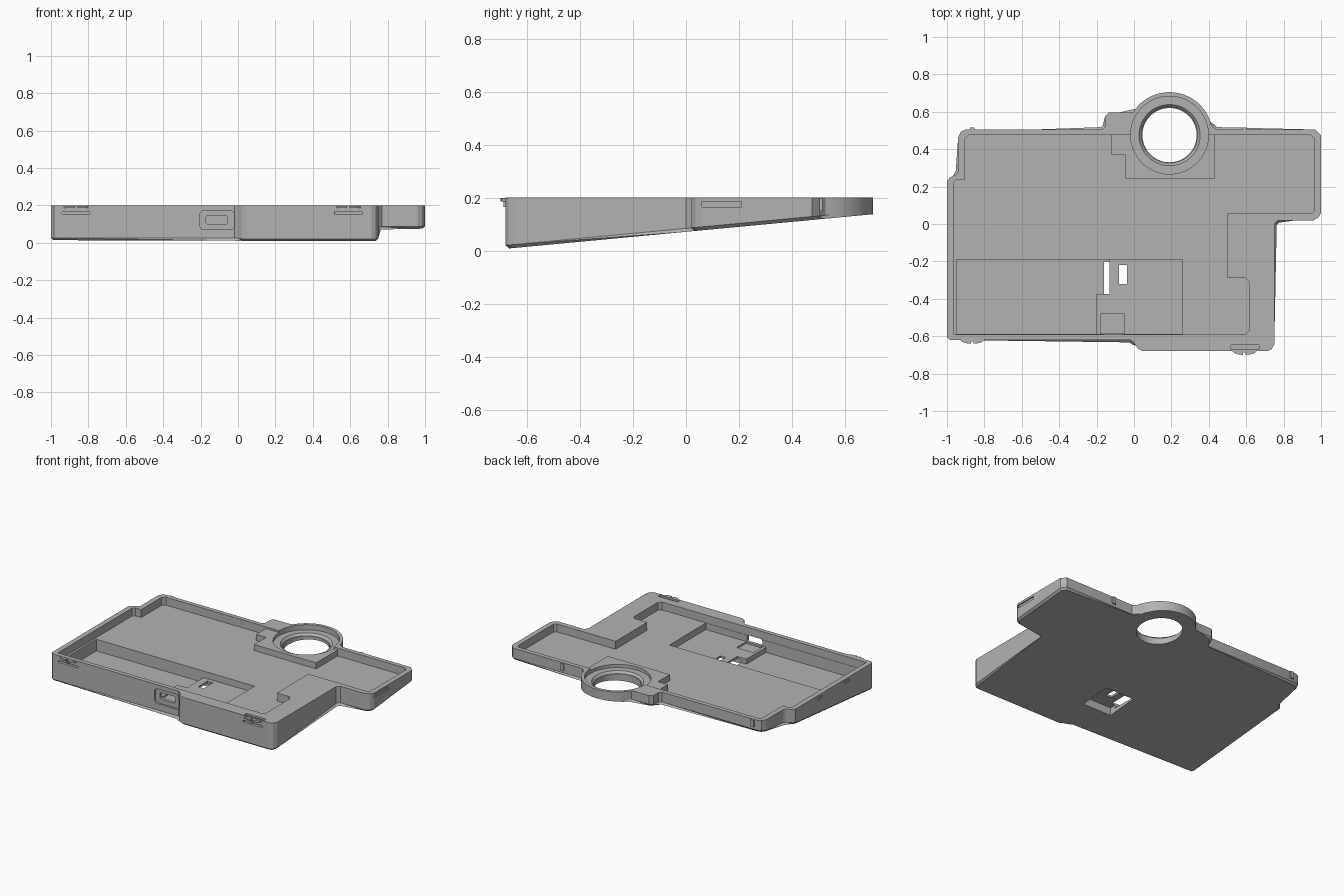
import bpy, bmesh, math

old = bpy.data.objects.get("Cube")
if old:
    bpy.data.objects.remove(old, do_unlink=True)

TOP = 0.2
RING = (0.19, 0.475)

grey = bpy.data.materials.new("plain grey plastic")
grey.use_nodes = True
grey.diffuse_color = (0.45, 0.45, 0.45, 1)
grey.node_tree.nodes["Principled BSDF"].inputs["Base Color"].default_value = (0.45, 0.45, 0.45, 1)


def underside(y):
    return 0.071 + 0.094 * y


def arc(cx, cy, r, a0, a1, n):
    steps = [math.radians(a0 + (a1 - a0) * i / n) for i in range(n + 1)]
    return [(cx + r * math.cos(a), cy + r * math.sin(a)) for a in steps]


def prism(name, pts, z0, z1, chamfer=0):
    """Extrude an outline; z0 may be a function of y for a sloped base."""
    bm = bmesh.new()
    low = z0 if callable(z0) else (lambda y: z0)
    base = [bm.verts.new((x, y, low(y))) for x, y in pts]
    top = [bm.verts.new((x, y, z1)) for x, y in pts]
    bottom = bm.faces.new(base[::-1])
    bm.faces.new(top)
    n = len(pts)
    for i in range(n):
        j = (i + 1) % n
        bm.faces.new((base[i], base[j], top[j], top[i]))
    if chamfer:
        bmesh.ops.bevel(bm, geom=list(bottom.edges), offset=chamfer,
                        segments=1, affect='EDGES')
    bmesh.ops.recalc_face_normals(bm, faces=bm.faces[:])
    mesh = bpy.data.meshes.new(name)
    bm.to_mesh(mesh)
    bm.free()
    obj = bpy.data.objects.new(name, mesh)
    mesh.materials.append(grey)
    bpy.context.collection.objects.link(obj)
    return obj


def box(name, x0, x1, y0, y1, z0, z1):
    return prism(name, [(x0, y0), (x1, y0), (x1, y1), (x0, y1)], z0, z1)


def cone(name, r0, r1, z0, z1):
    bpy.ops.mesh.primitive_cone_add(vertices=64, radius1=r0, radius2=r1, depth=z1 - z0,
                                    location=(*RING, (z0 + z1) / 2))
    obj = bpy.context.object
    obj.name = name
    obj.data.materials.append(grey)
    return obj


def combine(target, tool, operation='DIFFERENCE'):
    mod = target.modifiers.new("join", 'BOOLEAN')
    mod.operation, mod.solver, mod.object = operation, 'EXACT', tool
    bpy.context.view_layer.objects.active = target
    bpy.ops.object.modifier_apply(modifier=mod.name)
    bpy.data.objects.remove(tool, do_unlink=True)


# Wedge-shaped outer shell with the round lobe at the back
outline = [(-0.985, -0.62), (-0.02, -0.62), (0, -0.635), (0.02, -0.665), (0.045, -0.68),
           (0.715, -0.68), (0.735, -0.67), (0.75, -0.645), (0.75, 0), (0.77, 0.02),
           (0.96, 0.02), (0.985, 0.035), (1, 0.06), (1, 0.475), (0.97, 0.505), (0.44, 0.505)]
outline += arc(*RING, 0.23, 13, 147, 28)
outline += [(-0.03, 0.595), (-0.135, 0.595), (-0.155, 0.575), (-0.155, 0.52), (-0.17, 0.505),
            (-0.9, 0.505), (-0.925, 0.495), (-0.94, 0.465), (-0.94, 0.28), (-0.95, 0.265),
            (-0.985, 0.248), (-1, 0.23), (-1, -0.605)]
shell = prism("tray_shell", outline, underside, TOP, 0.013)

# Main cavity
cavity = [(-0.965, -0.59), (0.595, -0.59), (0.615, -0.57), (0.615, -0.31), (0.595, -0.29),
          (0.5, -0.29), (0.5, 0.055), (0.95, 0.055), (0.965, 0.07), (0.965, 0.455),
          (0.945, 0.475), (-0.885, 0.475), (-0.905, 0.455), (-0.905, 0.235),
          (-0.95, 0.235), (-0.965, 0.22)]
combine(shell, prism("cavity_cutter", cavity, 0.145, 0.3))

# Raised platform in front of the ring and the block beside it
platform = [(-0.045, 0.24), (0.43, 0.24), (0.43, 0.49), (0, 0.49), (0, 0.57),
            (-0.12, 0.57), (-0.12, 0.37), (-0.045, 0.37)]
combine(shell, prism("ring_platform", platform, 0.13, 0.187), 'UNION')

# Stepped dish and through hole of the ring
combine(shell, cone("dish_cutter", 0.208, 0.208, 0.165, 0.3))
combine(shell, cone("seat_cutter", 0.150, 0.168, 0.150, 0.170))
combine(shell, cone("hole_cutter", 0.145, 0.145, 0, 0.3))

# Pocket: shallow area on the right, deep area on the left
pocket = [(-0.95, -0.588), (0.26, -0.588), (0.26, -0.19), (-0.95, -0.19)]
deep = [(-0.95, -0.588), (-0.2, -0.588), (-0.2, -0.375), (-0.13, -0.375),
        (-0.13, -0.19), (-0.95, -0.19)]
combine(shell, prism("pocket_cutter", pocket, 0.1, 0.25))
combine(shell, prism("deep_pocket_cutter", deep, 0.065, 0.25))

# Port opening in the front wall, its bed, the switch slot and the underside recess
cutters = [
    (-0.178, -0.05, -0.585, -0.48, 0.088, 0.25),
    (-0.08, -0.038, -0.32, -0.22, 0, 0.25),
    (-0.16, 0.06, -0.42, -0.2, 0, 0.086),
]
for c in cutters:
    combine(shell, box("detail_cutter", *c))


def port(x0, x1, z0, z1, r, y0, y1):
    """Rounded rectangular cutter running along y."""
    pts = []
    for cx, cz, a in ((x1 - r, z1 - r, 0), (x0 + r, z1 - r, 90),
                      (x0 + r, z0 + r, 180), (x1 - r, z0 + r, 270)):
        pts += arc(cx, cz, r, a, a + 90, 4)
    obj = prism("port_cutter", pts, -y1, -y0)
    obj.rotation_euler.x = math.pi / 2
    bpy.context.view_layer.update()
    return obj


combine(shell, port(-0.205, -0.018, 0.07, 0.172, 0.025, -0.8, -0.607))
combine(shell, port(-0.172, -0.055, 0.1, 0.146, 0.012, -0.65, -0.55))

# Side grooves and the spring slots under the front latches
for x0, x1, y0, y1 in ((-1.1, -0.992, -0.36, -0.31), (-1.1, -0.992, -0.06, -0.015),
                       (0.992, 1.1, 0.06, 0.21)):
    combine(shell, box("groove_cutter", x0, x1, y0, y1, 0.165, 0.185))
for x, wall in ((-0.865, -0.62), (0.59, -0.68)):
    combine(shell, box("spring_cutter", x - 0.075, x + 0.075, wall - 0.1, wall + 0.02, 0.153, 0.165))
combine(shell, box("spring_slot_cutter", 0.518, 0.668, -0.668, -0.646, 0.155, 0.3))

# Split half-round latches on the front, small ribs on the back
for side, x, wall in (("right", -0.865, -0.62), ("left", 0.59, -0.68)):
    for half, s in (("a", -1), ("b", 1)):
        pts = [(x + s * 0.006, wall + 0.004), (x + s * 0.068, wall + 0.004),
               (x + s * 0.055, wall - 0.01), (x + s * 0.035, wall - 0.017),
               (x + s * 0.006, wall - 0.02)]
        prism(f"{side}_latch_{half}", pts[::s], 0.186, 0.198)
    box(f"{side}_latch_post", x - 0.006, x + 0.006, wall - 0.008, wall + 0.004, 0.165, 0.198)
    box(f"{side}_back_rib", x - 0.012, x + 0.012, 0.5, 0.515, 0.15, 0.198)

# Crisp edges with smooth curved walls
bpy.ops.object.select_all(action='DESELECT')
shell.select_set(True)
bpy.context.view_layer.objects.active = shell
bpy.ops.object.shade_smooth_by_angle(angle=math.radians(25))
